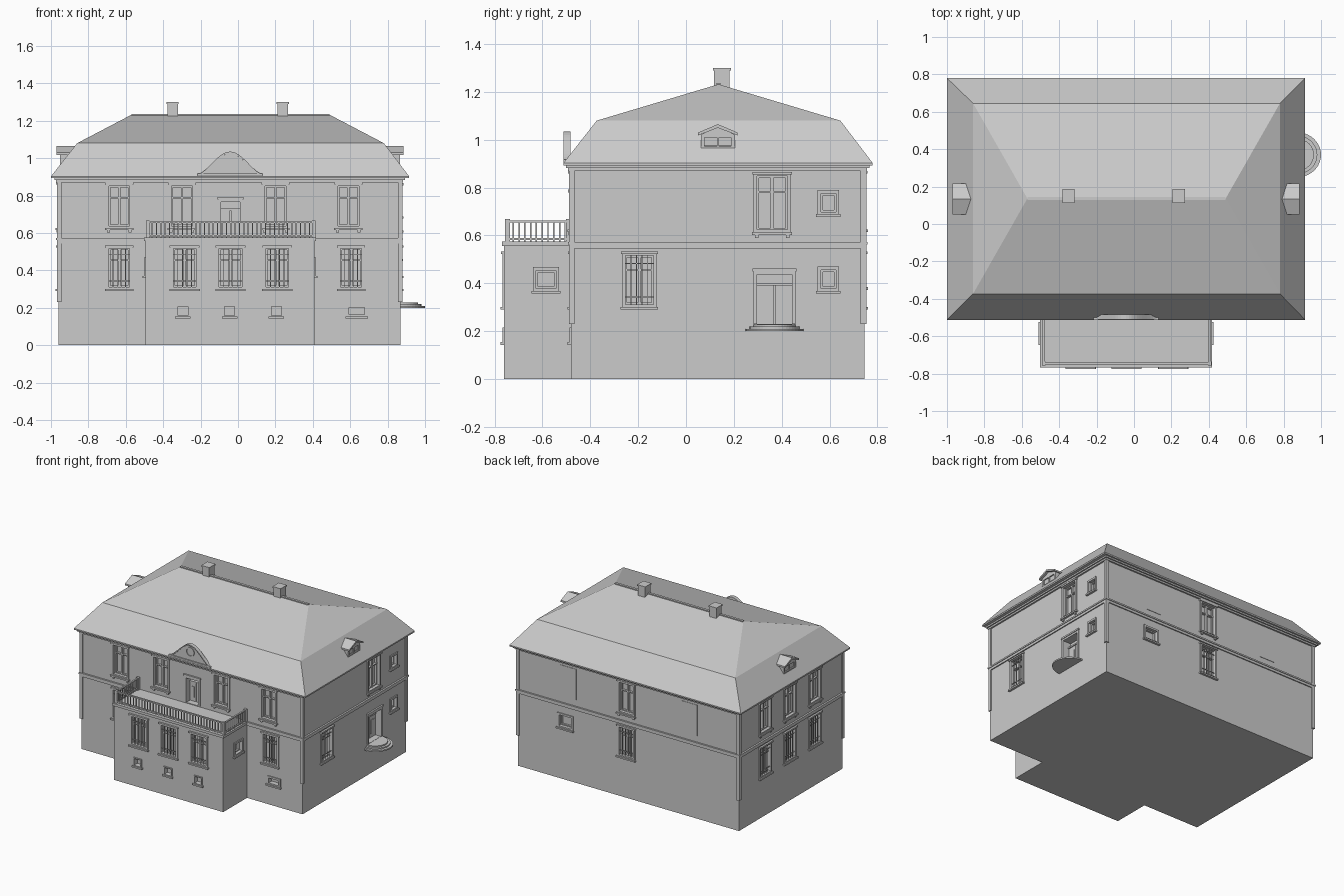
import bpy, bmesh, math
from mathutils import Matrix

if "Cube" in bpy.data.objects:
    bpy.data.objects.remove(bpy.data.objects["Cube"])

stone = bpy.data.materials.new("light grey plaster")
stone.diffuse_color = (0.6, 0.6, 0.6, 1)
stone.use_nodes = True
stone.node_tree.nodes["Principled BSDF"].inputs["Base Color"].default_value = stone.diffuse_color


def finish(bm, name):
    bmesh.ops.recalc_face_normals(bm, faces=bm.faces)
    me = bpy.data.meshes.new(name)
    bm.to_mesh(me)
    bm.free()
    me.materials.append(stone)
    ob = bpy.data.objects.new(name, me)
    bpy.context.collection.objects.link(ob)
    return ob


def add_box(bm, a, b):
    size = [abs(b[i] - a[i]) for i in range(3)]
    mid = [(b[i] + a[i]) / 2 for i in range(3)]
    bmesh.ops.create_cube(bm, size=1, matrix=Matrix.Translation(mid) @ Matrix.Diagonal((*size, 1)))


def boxes(name, *pairs):
    bm = bmesh.new()
    for a, b in pairs:
        add_box(bm, a, b)
    return finish(bm, name)


def prism(bm, pts, offset):
    f = bm.faces.new([bm.verts.new(p) for p in pts])
    ext = bmesh.ops.extrude_face_region(bm, geom=[f], use_keep_orig=True)
    bmesh.ops.translate(bm, vec=offset, verts=[v for v in ext["geom"] if isinstance(v, bmesh.types.BMVert)])


# Wall planes: u runs along the wall, d points outward
X0, X1, Y0, Y1 = -0.96, 0.87, -0.48, 0.745
PX0, PX1, PY = -0.495, 0.41, -0.76
WALLS = {
    "front": lambda u, d, z: (u, Y0 - d, z),
    "back": lambda u, d, z: (u, Y1 + d, z),
    "left": lambda u, d, z: (X0 - d, u, z),
    "right": lambda u, d, z: (X1 + d, u, z),
    "porch_front": lambda u, d, z: (u, PY - d, z),
    "porch_left": lambda u, d, z: (PX0 - d, u, z),
    "porch_right": lambda u, d, z: (PX1 + d, u, z),
}
cuts = {"main": bmesh.new(), "porch": bmesh.new()}
trim = {w: bmesh.new() for w in WALLS}


def opening(wall, u, w, z0, z1, kind):
    """Recess in the wall with a surround, sill and glazing bars or door leaves."""
    at, bm = WALLS[wall], trim[wall]

    def part(u0, u1, d0, d1, a, b):
        add_box(bm, at(u + u0, d0, a), at(u + u1, d1, b))

    h, t = w / 2, 0.014 if w > 0.085 else 0.008
    i = h - t
    deep = 0.06 if kind == "door" else 0.03
    bottom = z0 if kind == "door" else z0 + t
    add_box(cuts["porch" if "porch" in wall else "main"],
            at(u - i, -deep, bottom), at(u + i, 0.02, z1 - t))
    for s in (-1, 1):
        part(s * i, s * h, -0.004, 0.007, z0, z1)
    part(-i, i, -0.004, 0.007, z1 - t, z1)
    if kind == "door":
        part(-h - 0.004, h + 0.004, -0.004, 0.012, z1, z1 + 0.012)
        for s in (-1, 1):
            part(s * 0.003, s * i, -0.062, -0.045, z0, z1 - 0.06)
            part(s * 0.015, s * (i - 0.012), -0.05, -0.04, z0 + 0.03, z1 - 0.09)
        part(-i, i, -0.062, -0.038, z1 - 0.06, z1 - 0.05)
        return
    # sill
    part(-i, i, -0.004, 0.007, z0, z0 + t)
    part(-h - 0.006, h + 0.006, -0.004, 0.016, z0 - 0.007, z0 + 0.004)
    if kind == "cellar":
        return
    # inner sash
    for s in (-1, 1):
        part(s * (i - 0.008), s * i, -0.031, -0.016, z0 + t, z1 - t)
    part(-i, i, -0.031, -0.016, z0 + t, z0 + t + 0.008)
    part(-i, i, -0.031, -0.016, z1 - t - 0.008, z1 - t)
    if kind == "small":
        return
    part(-0.006, 0.006, -0.031, -0.014, z0 + t, z1 - t)
    zt = z0 + (z1 - z0) * 0.68
    part(-i, i, -0.031, -0.014, zt - 0.004, zt + 0.004)
    part(-h - 0.005, h + 0.005, -0.004, 0.014, z1 - 0.007, z1 + 0.004)
    if kind == "barred":
        for k in (-0.6, -0.2, 0.2, 0.6):
            part(k * i - 0.002, k * i + 0.002, -0.005, -0.001, z0 + t, z1 - t)
        for k in (0.2, 0.8):
            zb = z0 + (z1 - z0) * k
            part(-i, i, -0.006, -0.002, zb - 0.002, zb + 0.002)
    else:
        # brackets below the upper sills
        for s in (-1, 1):
            part(s * (h - 0.02), s * (h - 0.005), -0.004, 0.01, z0 - 0.02, z0 - 0.007)


# Front and porch openings
for u in (-0.635, -0.30, 0.20, 0.59):
    opening("front", u, 0.14, 0.622, 0.865, "tall")
for u in (-0.635, 0.605):
    opening("front", u, 0.14, 0.297, 0.53, "barred")
opening("front", 0.635, 0.11, 0.15, 0.215, "cellar")
opening("front", -0.04, 0.13, 0.58, 0.78, "door")
for u in (-0.285, -0.04, 0.21):
    opening("porch_front", u, 0.15, 0.297, 0.53, "barred")
for u in (-0.295, -0.045, 0.205):
    opening("porch_front", u, 0.07, 0.15, 0.215, "cellar")
for w in ("porch_left", "porch_right"):
    opening(w, -0.585, 0.11, 0.365, 0.468, "small")
# Right side
opening("right", -0.195, 0.145, 0.297, 0.53, "barred")
opening("right", 0.36, 0.155, 0.61, 0.862, "tall")
for z in (0.365, 0.685):
    opening("right", 0.595, 0.09, z, z + 0.105, "small")
opening("right", 0.37, 0.175, 0.23, 0.45, "door")
# Left side
for u in (-0.15, 0.145, 0.435):
    opening("left", u, 0.145, 0.297, 0.53, "barred")
    opening("left", u, 0.145, 0.622, 0.865, "tall")
# Back
opening("back", -0.03, 0.145, 0.297, 0.53, "barred")
opening("back", -0.03, 0.145, 0.622, 0.865, "tall")
opening("back", 0.475, 0.13, 0.38, 0.49, "small")
for u in (0.45, -0.55):  # blind panels
    add_box(trim["back"], (u - 0.065, Y1 - 0.004, 0.62), (u + 0.065, Y1 + 0.003, 0.85))

for w, bm in trim.items():
    finish(bm, w + "_window_trim")

# Wall blocks with recesses cut in
main = boxes("main_walls", ((X0, Y0, 0), (X1, Y1, 0.897)))
porch = boxes("porch_walls", ((PX0, PY, 0), (PX1, Y0, 0.56)))
for ob, key in ((main, "main"), (porch, "porch")):
    cutter = finish(cuts[key], key + "_cutter")
    cutter.hide_render = True
    cutter.hide_set(True)
    m = ob.modifiers.new("recesses", "BOOLEAN")
    m.operation, m.object, m.solver = "DIFFERENCE", cutter, "EXACT"


# Floor bands and cornice as rings around the house
def ring(bm, o, z0, z1, x0=X0, x1=X1, y0=Y0, y1=Y1):
    for a, b in (((x0 - o, y0 - o), (x1 + o, y0 + 0.005)), ((x0 - o, y1 - 0.005), (x1 + o, y1 + o)),
                 ((x0 - o, y0 + 0.005), (x0 + 0.005, y1 - 0.005)),
                 ((x1 - 0.005, y0 + 0.005), (x1 + o, y1 - 0.005))):
        add_box(bm, (*a, z0), (*b, z1))


bm = bmesh.new()
ring(bm, 0.008, 0.545, 0.562)
ring(bm, 0.013, 0.562, 0.573)
ring(bm, 0.012, 0.87, 0.882)
ring(bm, 0.022, 0.882, 0.897)
finish(bm, "floor_bands")

# Corner strips above the plinth
bm = bmesh.new()
for x, sx in ((X0, -1), (X1, 1)):
    for y, sy in ((Y0, -1), (Y1, 1)):
        add_box(bm, (x - sx * 0.015, y - sy * 0.015, 0.23), (x + sx * 0.009, y + sy * 0.009, 0.87))
finish(bm, "corner_strips")

# Hipped mansard roof
bm = bmesh.new()
levels = [(-1.0, 0.915, -0.512, 0.78, 0.893), (-1.0, 0.915, -0.512, 0.78, 0.903),
          (-0.86, 0.78, -0.373, 0.645, 1.08)]
rows = [[bm.verts.new(p) for p in ((a, c, z), (b, c, z), (b, d, z), (a, d, z))]
        for a, b, c, d, z in levels]
bm.faces.new(rows[0])
for lo, hi in zip(rows, rows[1:]):
    for k in range(4):
        n = (k + 1) % 4
        bm.faces.new((lo[k], lo[n], hi[n], hi[k]))
t = rows[2]
r0, r1 = bm.verts.new((-0.57, 0.136, 1.232)), bm.verts.new((0.49, 0.136, 1.232))
for f in ((t[0], t[1], r1, r0), (t[1], t[2], r1), (t[2], t[3], r0, r1), (t[3], t[0], r0)):
    bm.faces.new(f)
finish(bm, "roof")
boxes("ridge_cap", ((-0.57, 0.127, 1.222), (0.49, 0.145, 1.237)))

# Chimneys
for n, x in (("left", -0.35), ("right", 0.24)):
    boxes(n + "_chimney", ((x - 0.028, 0.118, 1.15), (x + 0.028, 0.182, 1.29)),
          ((x - 0.033, 0.113, 1.29), (x + 0.033, 0.187, 1.30)))

# Small gabled dormers on both ends
for n, wall, s in (("left", -0.97, 1), ("right", 0.885, -1)):
    bm = bmesh.new()
    yc = 0.133
    xf = wall + s * 0.018
    for sy in (-1, 1):
        y = yc + sy * 0.063
        add_box(bm, (xf, y - 0.008, 0.962), (xf + s * 0.07, y + 0.008, 1.02))
        prism(bm, [(wall, yc, 1.05), (wall, yc + sy * 0.083, 1.018), (wall, yc + sy * 0.083, 1.03),
                   (wall, yc, 1.065)], (s * 0.1, 0, 0))
    add_box(bm, (xf, yc - 0.06, 0.962), (xf + s * 0.07, yc + 0.06, 0.972))
    add_box(bm, (xf + s * 0.008, yc - 0.06, 0.97), (xf + s * 0.07, yc + 0.06, 1.015))
    add_box(bm, (xf, yc - 0.004, 0.97), (xf + s * 0.02, yc + 0.004, 1.01))
    prism(bm, [(xf, yc - 0.07, 1.01), (xf, yc + 0.07, 1.01), (xf, yc + 0.07, 1.022),
               (xf, yc, 1.052), (xf, yc - 0.07, 1.022)], (s * 0.08, 0, 0))
    finish(bm, n + "_dormer")


# Curved front pediment with round window
def bell(k, w, h, base):
    return (-0.042 + w * k, base + h * (0.5 + 0.5 * math.cos(math.pi * k)) ** 0.8)


ks = [i / 12 for i in range(-12, 13)]
bm = bmesh.new()
prism(bm, [(x, -0.503, z) for x, z in (bell(k, 0.165, 0.112, 0.913) for k in ks)], (0, 0.016, 0))
for a, b in zip(ks, ks[1:]):  # raised edge moulding
    (xa, za), (xb, zb) = bell(a, 0.172, 0.12, 0.915), bell(b, 0.172, 0.12, 0.915)
    prism(bm, [(xa, -0.511, za), (xb, -0.511, zb), (xb, -0.511, zb - 0.01), (xa, -0.511, za - 0.01)],
          (0, 0.028, 0))
add_box(bm, (-0.216, -0.512, 0.905), (0.132, -0.483, 0.917))
for k in range(24):
    a, b = math.tau * k / 24, math.tau * (k + 1) / 24
    prism(bm, [(-0.042 + r * math.cos(q), -0.509, 0.98 + r * math.sin(q))
               for r, q in ((0.034, a), (0.034, b), (0.028, b), (0.028, a))], (0, 0.008, 0))
finish(bm, "pediment")

# Balcony slab and railing
boxes("balcony_slab", ((PX0 - 0.008, PY - 0.008, 0.556), (PX1 + 0.008, Y0, 0.575)))
bm = bmesh.new()
xa, xb, yf = PX0 + 0.012, PX1 - 0.005, PY + 0.014
for x in (xa, xb):
    for y in (yf, Y0 - 0.012):
        add_box(bm, (x - 0.01, y - 0.01, 0.57), (x + 0.01, y + 0.01, 0.668))
    for z in (0.585, 0.658):
        add_box(bm, (x - 0.006, yf, z - 0.004), (x + 0.006, Y0, z + 0.005))
    for i in range(1, 11):
        y = yf + (Y0 - yf) * i / 11
        add_box(bm, (x - 0.003, y - 0.003, 0.573), (x + 0.003, y + 0.003, 0.656))
for z in (0.585, 0.658):
    add_box(bm, (xa, yf - 0.006, z - 0.004), (xb, yf + 0.006, z + 0.005))
for i in range(1, 38):
    x = xa + (xb - xa) * i / 38
    add_box(bm, (x - 0.003, yf - 0.003, 0.573), (x + 0.003, yf + 0.003, 0.656))
finish(bm, "balcony_railing")

# Rounded entrance steps
bm = bmesh.new()
for r, z0, z1 in ((0.13, 0.2, 0.21), (0.112, 0.21, 0.219), (0.094, 0.219, 0.228)):
    arc = [math.pi * (k / 20 - 0.5) for k in range(21)]
    prism(bm, [(X1 - 0.002 + r * math.cos(a) + (0.002 if r > 0.12 else 0), 0.37 + 0.93 * r * math.sin(a), z0)
               for a in arc], (0, 0, z1 - z0))
finish(bm, "entrance_steps")
